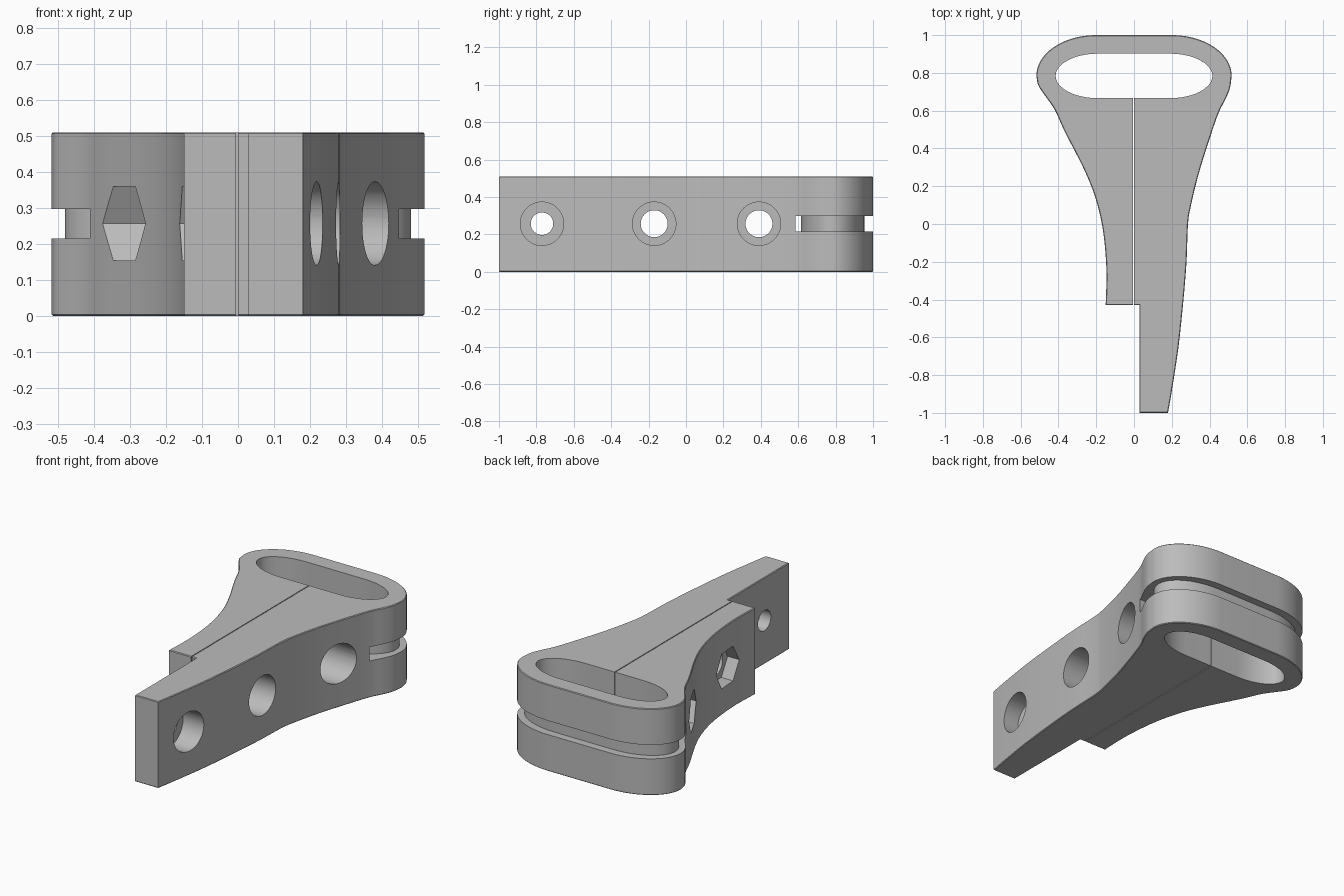
import bpy, bmesh, math
from mathutils import Matrix, Vector

if "Cube" in bpy.data.objects:
    bpy.data.objects.remove(bpy.data.objects["Cube"], do_unlink=True)

HEIGHT = 0.51
MID = 0.257
CY = 0.784          # centre of the oval opening

grey = bpy.data.materials.new("plain grey")
grey.use_nodes = True
colour = (0.5, 0.5, 0.5, 1)
grey.diffuse_color = colour
grey.node_tree.nodes["Principled BSDF"].inputs["Base Color"].default_value = colour


def finish(bm, name):
    bmesh.ops.recalc_face_normals(bm, faces=bm.faces)
    mesh = bpy.data.meshes.new(name)
    bm.to_mesh(mesh)
    bm.free()
    mesh.materials.append(grey)
    obj = bpy.data.objects.new(name, mesh)
    bpy.context.collection.objects.link(obj)
    return obj


def prism(name, outline, z0, z1, chamfer=0):
    bm = bmesh.new()
    face = bm.faces.new([bm.verts.new((x, y, z0)) for x, y in outline])
    res = bmesh.ops.extrude_face_region(bm, geom=[face])
    top = [v for v in res["geom"] if isinstance(v, bmesh.types.BMVert)]
    bmesh.ops.translate(bm, verts=top, vec=(0, 0, z1 - z0))
    if chamfer:
        rims = [e for e in bm.edges if abs(e.verts[0].co.z - e.verts[1].co.z) < 1e-5]
        bmesh.ops.bevel(bm, geom=rims, offset=chamfer, segments=1, affect='EDGES')
    return finish(bm, name)


def box(name, x0, x1, y0, y1, z0, z1):
    return prism(name, [(x0, y0), (x1, y0), (x1, y1), (x0, y1)], z0, z1)


def bore(name, y, radius, x0, x1, sides=48):
    bm = bmesh.new()
    place = (Matrix.Translation(((x0 + x1) / 2, y, MID))
             @ Matrix.Rotation(math.pi / 2, 4, 'Y'))
    bmesh.ops.create_cone(bm, cap_ends=True, segments=sides, radius1=radius,
                          radius2=radius, depth=x1 - x0, matrix=place)
    return finish(bm, name)


def arc(flat, a, b, start, end, steps=20):
    # elliptical end of an oval, on the side given by the cosine
    pts = []
    for i in range(steps + 1):
        t = math.radians(start + (end - start) * i / steps)
        side = flat if math.cos((math.radians(start + end)) / 2) > 0 else -flat
        pts.append((side + a * math.cos(t), CY + b * math.sin(t)))
    return pts


def oval(flat, a, b):
    return arc(flat, a, b, -90, 90) + arc(flat, a, b, 90, 270)


def smooth_path(points, steps=6):
    p = [Vector(q) for q in points]
    p = [2 * p[0] - p[1]] + p + [2 * p[-1] - p[-2]]
    out = []
    for i in range(1, len(p) - 2):
        a, b, c, d = p[i - 1:i + 3]
        for s in range(steps):
            t = s / steps
            q = 0.5 * (2 * b + (c - a) * t + (2 * a - 5 * b + 4 * c - d) * t * t
                       + (3 * b - a - 3 * c + d) * t ** 3)
            out.append((q.x, q.y))
    return out


def combine(target, other, operation):
    mod = target.modifiers.new(operation.lower(), 'BOOLEAN')
    mod.operation = operation
    mod.solver = 'EXACT'
    mod.object = other
    bpy.context.view_layer.objects.active = target
    bpy.ops.object.modifier_apply(modifier=mod.name)
    bpy.data.objects.remove(other, do_unlink=True)


# Bracket body: flaring flanks joined by a rounded back, stepped at the front
left_flank = smooth_path([(0.18, -1), (0.2, -0.885), (0.235, -0.655), (0.262, -0.4),
                          (0.278, -0.2), (0.286, 0), (0.302, 0.1), (0.345, 0.275),
                          (0.418, 0.505), (0.453, 0.6), (0.484, 0.66), (0.508, 0.72),
                          (0.517, CY)])
right_flank = smooth_path([(-0.517, CY), (-0.507, 0.735), (-0.475, 0.685), (-0.42, 0.605),
                           (-0.367, 0.49), (-0.265, 0.29), (-0.205, 0.14), (-0.165, -0.03),
                           (-0.146, -0.24), (-0.15, -0.43)])
back = arc(0.2, 0.317, 0.216, 0, 90) + arc(0.2, 0.317, 0.216, 90, 180)[:-1]
step = [(-0.15, -0.43), (0.028, -0.43), (0.028, -1)]
body = prism("clamp_bracket", left_flank + back + right_flank + step, 0, HEIGHT, 0.004)

# Strap groove around the oval opening
combine(body, box("groove_cutter", -0.7, 0.7, 0.586, 1.2, 0.215, 0.297), 'DIFFERENCE')
combine(body, prism("groove_core", oval(0.19, 0.29, 0.17), 0.19, 0.32), 'UNION')
combine(body, prism("opening_cutter", oval(0.19, 0.225, 0.118), -0.1, 0.7), 'DIFFERENCE')

# Narrow slit between the two jaws
combine(body, box("slit_cutter", -0.005, 0, -0.5, 0.7, -0.1, 0.7), 'DIFFERENCE')

# Screw holes with round counterbores, and hexagonal nut pockets opposite
for y, radius in ((-0.77, 0.06), (-0.17, 0.072), (0.39, 0.072)):
    combine(body, bore("screw_cutter", y, radius, -0.7, 0.7), 'DIFFERENCE')
    combine(body, bore("counterbore_cutter", y, 0.116, 0.1, 0.7), 'DIFFERENCE')
    if y > -0.5:
        combine(body, bore("nut_cutter", y, 0.118, -0.7, -0.07, 6), 'DIFFERENCE')

bpy.ops.object.select_all(action='DESELECT')
body.select_set(True)
bpy.context.view_layer.objects.active = body
bpy.ops.object.shade_smooth_by_angle(angle=math.radians(30))
